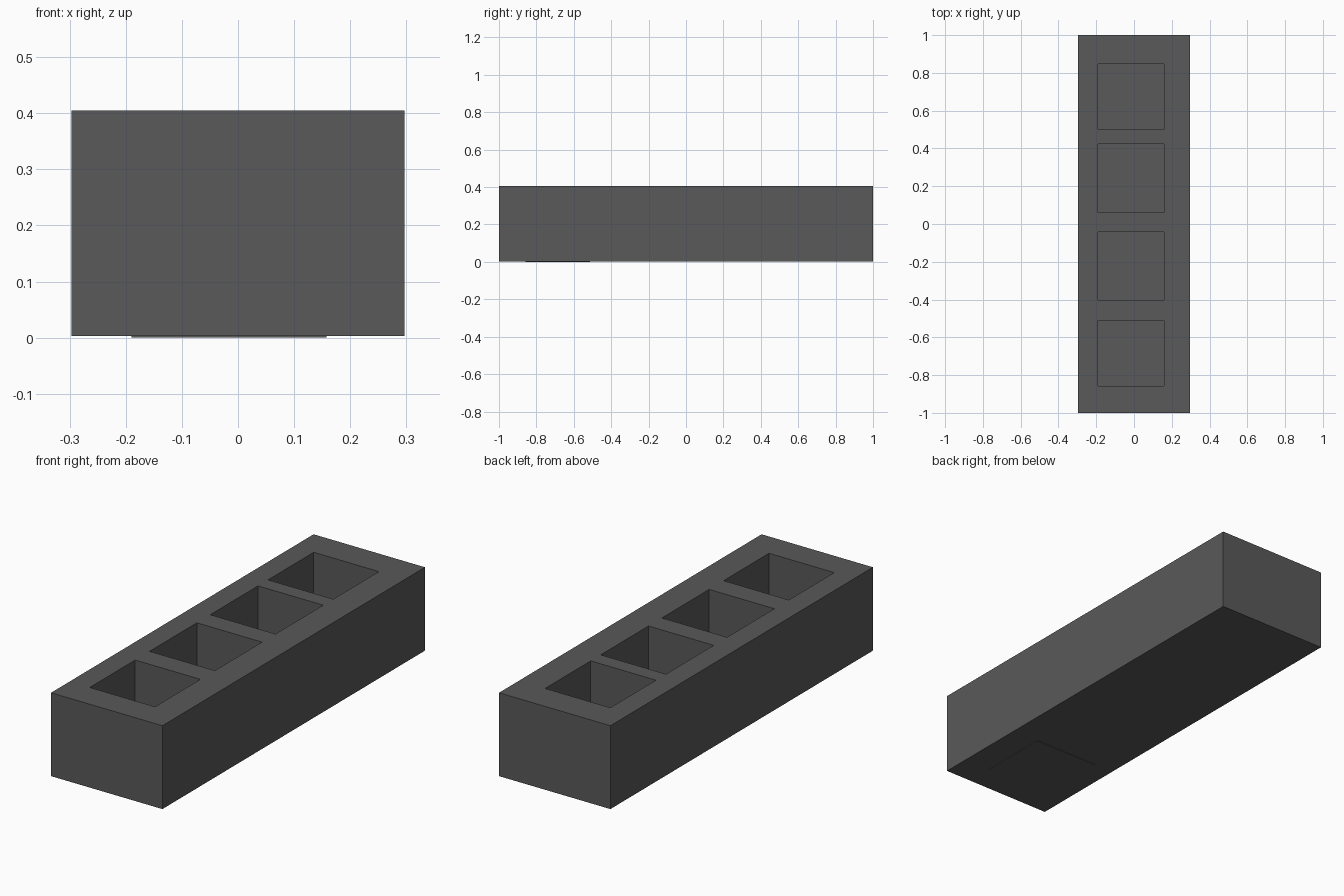
import bpy, bmesh

if "Cube" in bpy.data.objects:
    bpy.data.objects.remove(bpy.data.objects["Cube"])

# Overall block and pocket layout
X0, X1, Y0, Y1 = -0.297, 0.297, -1.0, 1.0
BASE, TOP = 0.003, 0.405
PX0, PX1 = -0.19, 0.158
# (y start, y end, floor height); the front pocket floor just pokes through the base
POCKETS = [(-0.858, -0.512, 0.0), (-0.402, -0.042, 0.012),
           (0.06, 0.424, 0.012), (0.5, 0.848, 0.012)]

bm = bmesh.new()
xs = [X0, PX0, PX1, X1]
ys = [Y0] + [y for p in POCKETS for y in p[:2]] + [Y1]

# Top face as a grid, pocket cells replaced by walls and a floor
grid = [[bm.verts.new((x, y, TOP)) for x in xs] for y in ys]
for j in range(len(ys) - 1):
    for i in range(3):
        ring = [grid[j][i], grid[j][i + 1], grid[j + 1][i + 1], grid[j + 1][i]]
        if i == 1 and j % 2 == 1:
            z = POCKETS[j // 2][2]
            low = [bm.verts.new((v.co.x, v.co.y, z)) for v in ring]
            for k in range(4):
                n = (k + 1) % 4
                bm.faces.new((ring[k], ring[n], low[n], low[k]))
            bm.faces.new(low)
        else:
            bm.faces.new(ring)

# Outer sides and underside
rim = (grid[0] + [r[-1] for r in grid[1:]] + grid[-1][-2::-1]
       + [r[0] for r in grid[-2:0:-1]])
foot = [bm.verts.new((v.co.x, v.co.y, BASE)) for v in rim]
for k in range(len(rim)):
    n = (k + 1) % len(rim)
    bm.faces.new((rim[n], rim[k], foot[k], foot[n]))
bm.faces.new(foot[::-1])

# Merge coplanar faces into clean flat ones
bmesh.ops.dissolve_limit(bm, angle_limit=0.01, verts=bm.verts, edges=bm.edges)

mesh = bpy.data.meshes.new("pocketed_block")
bm.to_mesh(mesh)
bm.free()
block = bpy.data.objects.new("pocketed_block", mesh)
bpy.context.collection.objects.link(block)

# Dark grey finish
mat = bpy.data.materials.new("dark_grey")
mat.diffuse_color = (0.1, 0.1, 0.1, 1)
mat.use_nodes = True
mat.node_tree.nodes["Principled BSDF"].inputs["Base Color"].default_value = mat.diffuse_color
mesh.materials.append(mat)
